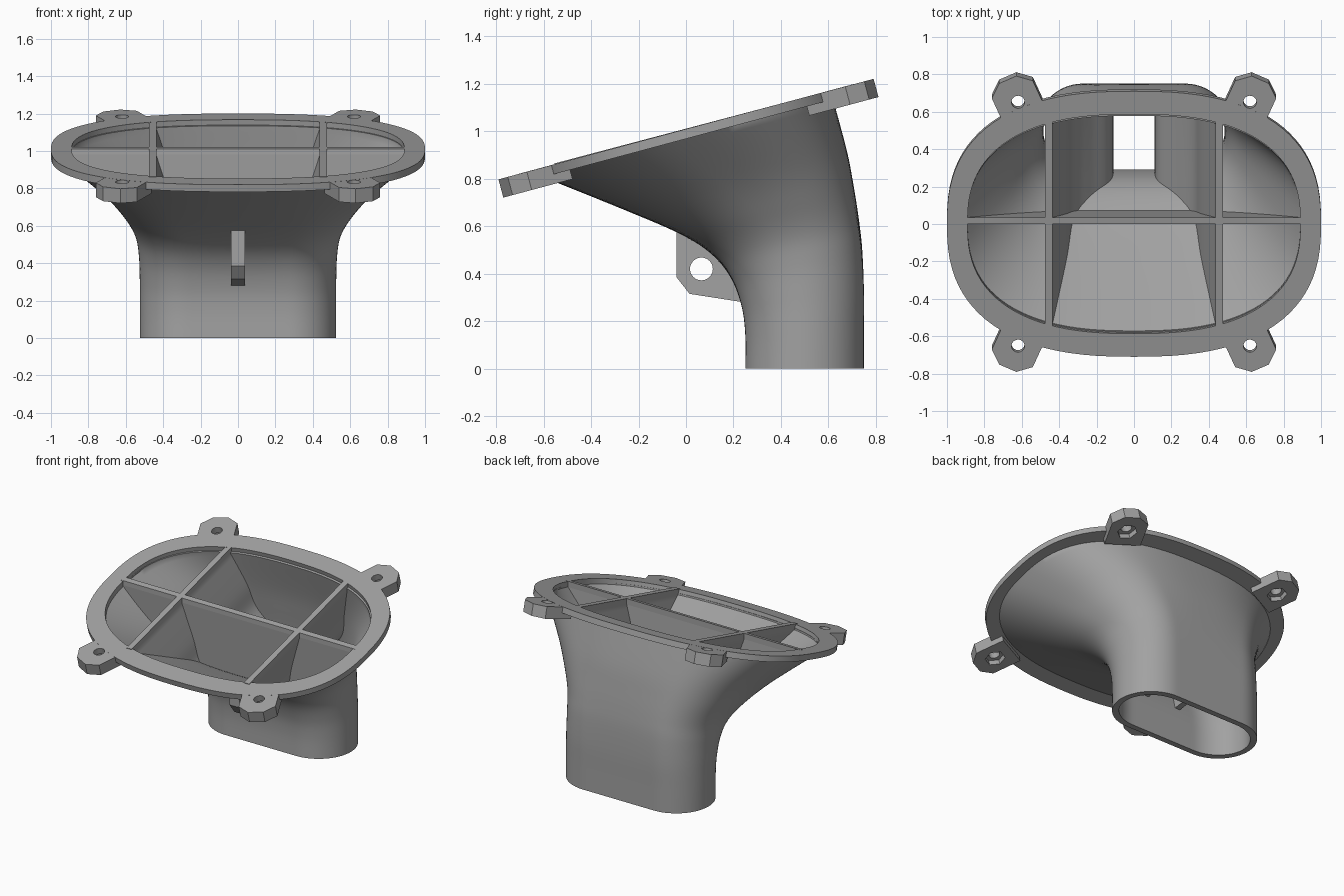
import bpy, math
from mathutils import Vector, Matrix

cube = bpy.data.objects.get("Cube")
if cube:
    bpy.data.objects.remove(cube)

grey = bpy.data.materials.new("plain grey")
grey.use_nodes = True
COLOUR = (0.36, 0.36, 0.36, 1)
grey.diffuse_color = COLOUR
grey.node_tree.nodes["Principled BSDF"].inputs["Base Color"].default_value = COLOUR

SEG = 96
WALL = 0.04
TILT = Matrix.Translation((0, 0, 1.01)) @ Matrix.Rotation(math.radians(15), 4, 'X')

# Duct stations: front y, front z, back y, back z, half width, divider x, roundness
STATIONS = [
    (.25, 0, .75, 0, .525, .13, 0),
    (.25, .14, .75, .16, .525, .13, 0),
    (.235, .26, .75, .33, .525, .13, 0),
    (.19, .38, .743, .5, .53, .15, .1),
    (.11, .48, .73, .62, .55, .25, .25),
    (-.02, .565, .71, .75, .61, .34, .45),
    (-.25, .665, .68, .91, .72, .38, .7),
    (-.61, .81, .62, 1.135, .93, .455, 1),
]
LAST = len(STATIONS) - 1


def make(name, verts, faces, smooth=False):
    mesh = bpy.data.meshes.new(name)
    mesh.from_pydata([tuple(v) for v in verts], [], faces)
    mesh.materials.append(grey)
    ob = bpy.data.objects.new(name, mesh)
    bpy.context.collection.objects.link(ob)
    bpy.ops.object.select_all(action='DESELECT')
    bpy.context.view_layer.objects.active = ob
    ob.select_set(True)
    bpy.ops.object.mode_set(mode='EDIT')
    bpy.ops.mesh.select_all(action='SELECT')
    bpy.ops.mesh.normals_make_consistent(inside=False)
    bpy.ops.object.mode_set(mode='OBJECT')
    if smooth:
        bpy.ops.object.shade_smooth_by_angle(angle=math.radians(35))
    return ob


def loft(name, rings, loop=False, smooth=True):
    """Skin equal rings; loop joins last to first, otherwise the ends are capped."""
    n, m = len(rings[0]), len(rings)
    faces = []
    for r in range(m if loop else m - 1):
        a, b = r * n, (r + 1) % m * n
        faces += [(a + i, a + (i + 1) % n, b + (i + 1) % n, b + i) for i in range(n)]
    if not loop:
        faces += [tuple(range(n)), tuple(range((m - 1) * n, m * n))]
    return make(name, [p for ring in rings for p in ring], faces, smooth)


def prism(name, outline, place, low, high):
    return loft(name, [[place(x, y, h) for x, y in outline] for h in (low, high)], smooth=False)


def boolean(ob, tool, operation):
    mod = ob.modifiers.new(operation.lower(), 'BOOLEAN')
    mod.operation, mod.object, mod.solver = operation, tool, 'EXACT'
    tool.hide_render = True
    tool.hide_set(True)


def circle(cx, cy, radius, sides):
    return [(cx + radius * math.cos(math.tau * i / sides),
             cy + radius * math.sin(math.tau * i / sides)) for i in range(sides)]


def tilted(x, y, h):
    return TILT @ Vector((x, y, h))


def oval(w, h, power=2.5):
    pts = []
    for i in range(SEG):
        c, s = math.cos(math.tau * i / SEG), math.sin(math.tau * i / SEG)
        pts.append((math.copysign(w * abs(c) ** (2 / power), c),
                    math.copysign(h * abs(s) ** (2 / power), s)))
    return pts


def station(t):
    """Smooth interpolation through the station table."""
    i = min(int(t), LAST - 1)
    f = t - i
    p0, p1, p2, p3 = (STATIONS[max(0, min(LAST, j))] for j in range(i - 1, i + 3))
    return [b + f / 2 * (c - a + f * (2 * a - 5 * b + 4 * c - d + f * (3 * (b - c) + d - a)))
            for a, b, c, d in zip(p0, p1, p2, p3)]


def frame(t, lift=0):
    fy, fz, by, bz, w, d, k = station(t)
    front, back = Vector((0, fy, fz)), Vector((0, by, bz))
    axis = (back - front).normalized()
    normal = Vector((0, -axis.z, axis.y))
    return (front + back) / 2 + normal * lift, axis, (back - front).length / 2, w, d, k


def height(u, k):
    """Blend of slot shape and rounded oval at a relative width u."""
    u = min(1, abs(u))
    flat = 0.52
    slot = math.sqrt(max(0, 1 - (max(0, u - flat) / (1 - flat)) ** 2))
    return (1 - k) * slot + k * (1 - u ** 2.5) ** 0.4


def section(t, inset=0, lift=0):
    centre, axis, h, w, d, k = frame(t, lift)
    return [centre + Vector((u * (w - inset), 0, 0))
            + axis * math.copysign((h - inset) * height(u, k), v) for u, v in oval(1, 1)]


STEPS = [i / 6 for i in range(LAST * 6 + 1)]

# Hollow duct from slot mouth to flared oval
outer = [section(t) for t in STEPS] + [section(LAST, 0, .01)]
inner = [section(t, WALL) for t in STEPS] + [section(LAST, WALL, .01)]
loft("duct", outer + inner[::-1], loop=True)

# Tilted rim flange
rim, hole = oval(1, .735), oval(.89, .607)
loft("rim_flange", [[tilted(x, y, h) for x, y in o]
                    for o, h in ((rim, 0), (rim, -.04), (hole, -.04), (hole, 0))], loop=True)

# Mounting ears with bolt holes and hexagonal nut pockets
EAR = [(-.12, -.12), (.12, -.12), (.12, .075), (.05, .135), (-.05, .135), (-.12, .075)]
for sx, side in ((1, "left"), (-1, "right")):
    for sy, end in ((1, "back"), (-1, "front")):
        turn = Matrix.Rotation(math.radians(-24), 2)

        def ear_place(x, y, h):
            p = turn @ Vector((x, y))
            return tilted(sx * (.62 + p.x), sy * (.675 + p.y), h)
        ear = prism(f"{end}_{side}_ear", EAR, ear_place, -.08, -.0005)
        boolean(ear, prism("bolt_cutter", circle(0, 0, .035, 24), ear_place, -.2, .1), 'DIFFERENCE')
        boolean(ear, prism("nut_cutter", circle(0, 0, .065, 6), ear_place, -.2, -.045), 'DIFFERENCE')

# Long dividers that narrow as they follow the duct down
ACROSS = 16
for sx, side in ((1, "left"), (-1, "right")):
    half = .02
    rows = [(t, 0) for t in STEPS if t >= 2] + [(LAST, .039)]
    rings = []
    for t, lift in rows:
        centre, axis, h, w, d, k = frame(t, lift)
        reach = (h - half) * height(d / (w - half), k)
        line = [centre + axis * reach * (2 * j / ACROSS - 1) for j in range(ACROSS + 1)]
        rings.append([p + Vector((sx * (d - half), 0, 0)) for p in line]
                     + [p + Vector((sx * (d + half), 0, 0)) for p in reversed(line)])
    loft(f"{side}_divider", rings)

# Cross divider, trimmed to the inside of the duct
core = loft("duct_core", [section(t, .02) for t in STEPS] + [section(LAST, .02, .039)])
cross = prism("cross_divider", [(0, 1.1), (.035, 1.1), (.035, .98), (.085, .4), (.05, .4), (0, .98)],
              lambda y, z, x: Vector((x, y, z)), -1, 1)
boolean(cross, core, 'INTERSECT')

# Front bracket with a round hole
BRACKET = [(-.04, .575), (-.04, .385), (.015, .315), (.24, .28),
           (.255, .33), (.2, .42), (.11, .51), (0, .575)]


def bracket_place(y, z, x):
    return Vector((x, y, z))


bracket = prism("front_bracket", BRACKET, bracket_place, -.038, .038)
boolean(bracket, prism("bracket_cutter", circle(.065, .42, .048, 32), bracket_place, -.1, .1), 'DIFFERENCE')
